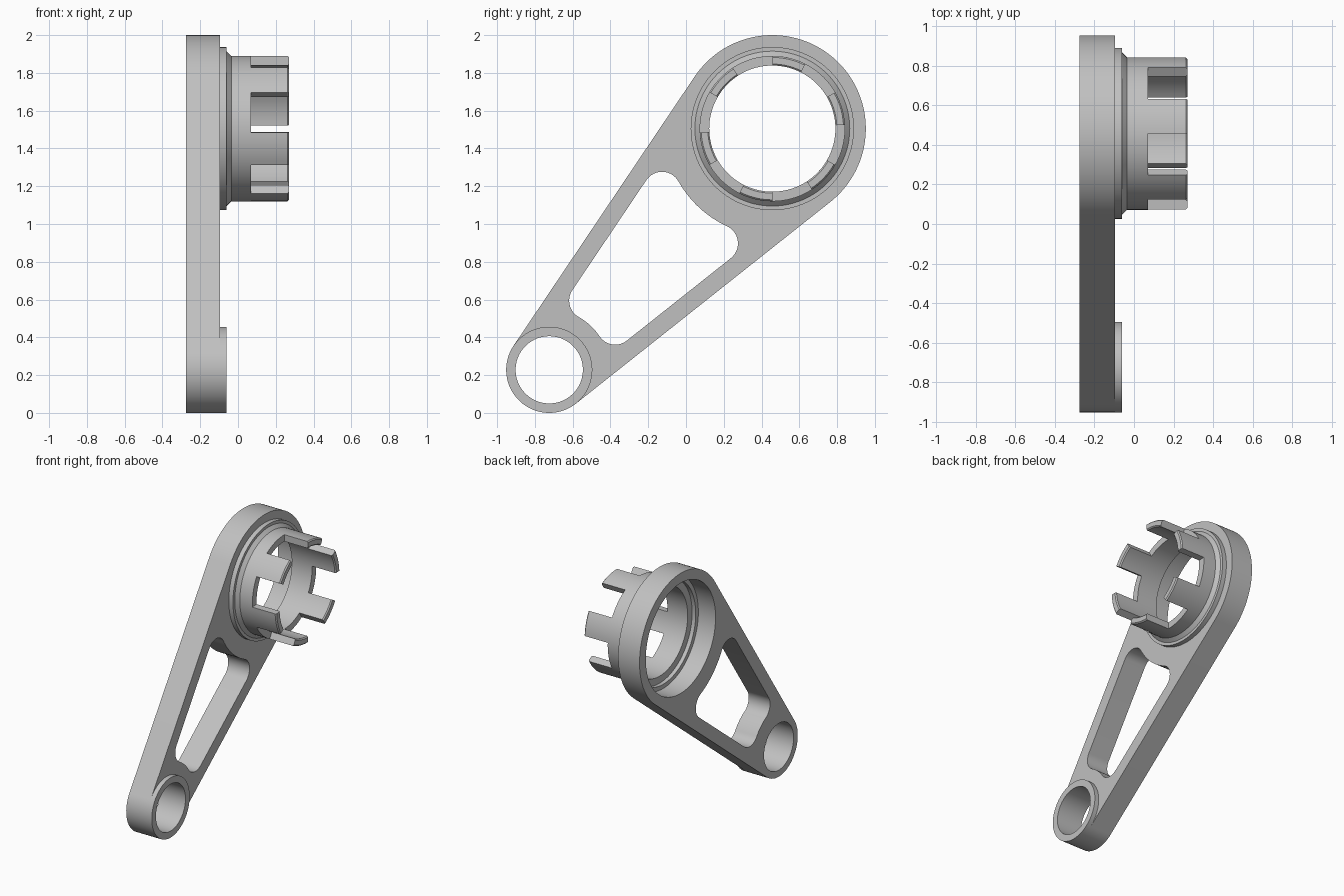
import bpy, bmesh, math
from mathutils import Vector, Matrix

cube = bpy.data.objects.get("Cube")
if cube:
    bpy.data.objects.remove(cube, do_unlink=True)

grey = bpy.data.materials.new("plain grey")
grey.use_nodes = True
colour = (0.53, 0.53, 0.53, 1)
grey.diffuse_color = colour
grey.node_tree.nodes["Principled BSDF"].inputs["Base Color"].default_value = colour

SMALL = Vector((-0.724, 0.228))     # pivot end centre (y, z)
BIG = Vector((0.457, 1.505))        # socket end centre (y, z)
R_SMALL, R_BIG = 0.228, 0.495
BACK, FACE, RIM = -0.275, -0.095, -0.06
SEGS = 96


def finish(name, bm):
    bmesh.ops.remove_doubles(bm, verts=bm.verts, dist=0.0001)
    bmesh.ops.recalc_face_normals(bm, faces=bm.faces)
    mesh = bpy.data.meshes.new(name)
    bm.to_mesh(mesh)
    bm.free()
    mesh.materials.clear()
    mesh.materials.append(grey)
    obj = bpy.data.objects.new(name, mesh)
    bpy.context.collection.objects.link(obj)
    bpy.ops.object.select_all(action='DESELECT')
    obj.select_set(True)
    bpy.context.view_layer.objects.active = obj
    bpy.ops.object.shade_smooth_by_angle(angle=math.radians(30))
    return obj


def lathe(name, profile, centre, start=0, end=360):
    """Turn a closed (x, radius) profile about the x axis through centre."""
    bm = bmesh.new()
    full = end - start == 360
    steps = round(SEGS * (end - start) / 360)
    rings = []
    for i in range(steps if full else steps + 1):
        a = math.radians(start + (end - start) * i / steps)
        rings.append([bm.verts.new((x, centre.x + r * math.cos(a), centre.y + r * math.sin(a)))
                      for x, r in profile])
    n = len(profile)
    for i in range(steps):
        p, q = rings[i], rings[(i + 1) % len(rings)]
        for j in range(n):
            k = (j + 1) % n
            bm.faces.new((p[j], p[k], q[k], q[j]))
    if not full:
        bm.faces.new(rings[0])
        bm.faces.new(rings[-1])
    return finish(name, bm)


def arc(centre, radius, a0, a1, steps=16):
    return [centre + radius * Vector((math.cos(a0 + (a1 - a0) * i / steps),
                                      math.sin(a0 + (a1 - a0) * i / steps)))
            for i in range(steps + 1)]


def short_arc(centre, radius, d0, d1):
    """Shorter arc running from direction d0 to direction d1."""
    a0, a1 = math.atan2(d0.y, d0.x), math.atan2(d1.y, d1.x)
    turn = (a1 - a0 + math.pi) % (2 * math.pi) - math.pi
    return arc(centre, radius, a0, a0 + turn)


def circle(centre, radius):
    return arc(centre, radius, 0, 2 * math.pi, SEGS)[:-1]


# Local frame: origin at the pivot, u running toward the socket
axis = BIG - SMALL
length = axis.length
heading = math.atan2(axis.y, axis.x)
origin, far = Vector((0, 0)), Vector((length, 0))
tilt = math.asin((R_BIG - R_SMALL) / length)
normal = Vector((-math.sin(tilt), math.cos(tilt)))
along = Vector((math.cos(tilt), math.sin(tilt)))


def place(points):
    turn = Matrix.Rotation(heading, 2)
    return [SMALL + turn @ p for p in points]


# Arm outline: two end circles joined by tangents
edge = math.pi / 2 + tilt
outline = arc(far, R_BIG, -edge, edge, 64) + arc(origin, R_SMALL, edge, 2 * math.pi - edge, 40)

# Window: parallel to the arm edges, scooped around both ends, filleted corners
inset, fillet, scoop_small, scoop_big = 0.094, 0.1, 0.32, 0.57
k1 = R_SMALL - inset - fillet
k2 = R_BIG - inset - fillet
c1 = normal * k1 + along * math.sqrt((scoop_small + fillet) ** 2 - k1 ** 2)
c2 = far + normal * k2 - along * math.sqrt((scoop_big + fillet) ** 2 - k2 ** 2)
flip = lambda p: Vector((p.x, -p.y))
half = short_arc(c1, fillet, origin - c1, normal) + short_arc(c2, fillet, normal, far - c2)
window = half + short_arc(far, scoop_big, c2 - far, flip(c2) - far)[1:-1]
window += [flip(p) for p in reversed(half)]
window += short_arc(origin, scoop_small, flip(c1), c1)[1:-1]

# Arm plate with window, socket bore and pivot hole
BORE, PIVOT_HOLE = 0.42, 0.178
curve = bpy.data.curves.new("arm_profile", 'CURVE')
curve.dimensions = '2D'
curve.fill_mode = 'BOTH'
curve.extrude = (FACE - BACK) / 2
for loop in (place(outline), place(window), circle(BIG, BORE), circle(SMALL, PIVOT_HOLE)):
    spline = curve.splines.new('POLY')
    spline.points.add(len(loop) - 1)
    for point, p in zip(spline.points, loop):
        point.co = (p.x, p.y, 0, 1)
    spline.use_cyclic_u = True
helper = bpy.data.objects.new("arm_profile", curve)
bpy.context.collection.objects.link(helper)
graph = bpy.context.evaluated_depsgraph_get()
flat = bpy.data.meshes.new_from_object(helper.evaluated_get(graph))
bm = bmesh.new()
bm.from_mesh(flat)
bpy.data.objects.remove(helper, do_unlink=True)
bpy.data.meshes.remove(flat)
for v in bm.verts:
    v.co = Vector((v.co.z + (BACK + FACE) / 2, v.co.x, v.co.y))
finish("arm", bm)

# Raised boss around the pivot hole
lathe("pivot_boss", [(FACE, PIVOT_HOLE), (FACE, R_SMALL), (RIM, R_SMALL), (RIM, PIVOT_HOLE)], SMALL)

# Socket sleeve: stepped floor, flange, chamfered neck
INNER, OUTER, ROOT, TIP, BEVEL = 0.334, 0.385, 0.07, 0.27, 0.008
lathe("socket_sleeve", [
    (-0.13, BORE + 0.01), (-0.13, 0.388), (-0.1, 0.388), (-0.1, INNER),
    (ROOT, INNER), (ROOT, OUTER), (-0.035, OUTER), (RIM, 0.41),
    (RIM, 0.432), (FACE, 0.432), (FACE, BORE + 0.01)], BIG)

# Six castellated teeth with bevelled tips
tooth = [(ROOT, INNER), (ROOT, OUTER), (TIP - BEVEL, OUTER), (TIP, OUTER - BEVEL),
         (TIP, INNER + BEVEL), (TIP - BEVEL, INNER)]
for i in range(6):
    lathe(f"tooth_{i + 1}", tooth, BIG, 60 * i + 3, 60 * i + 30)
